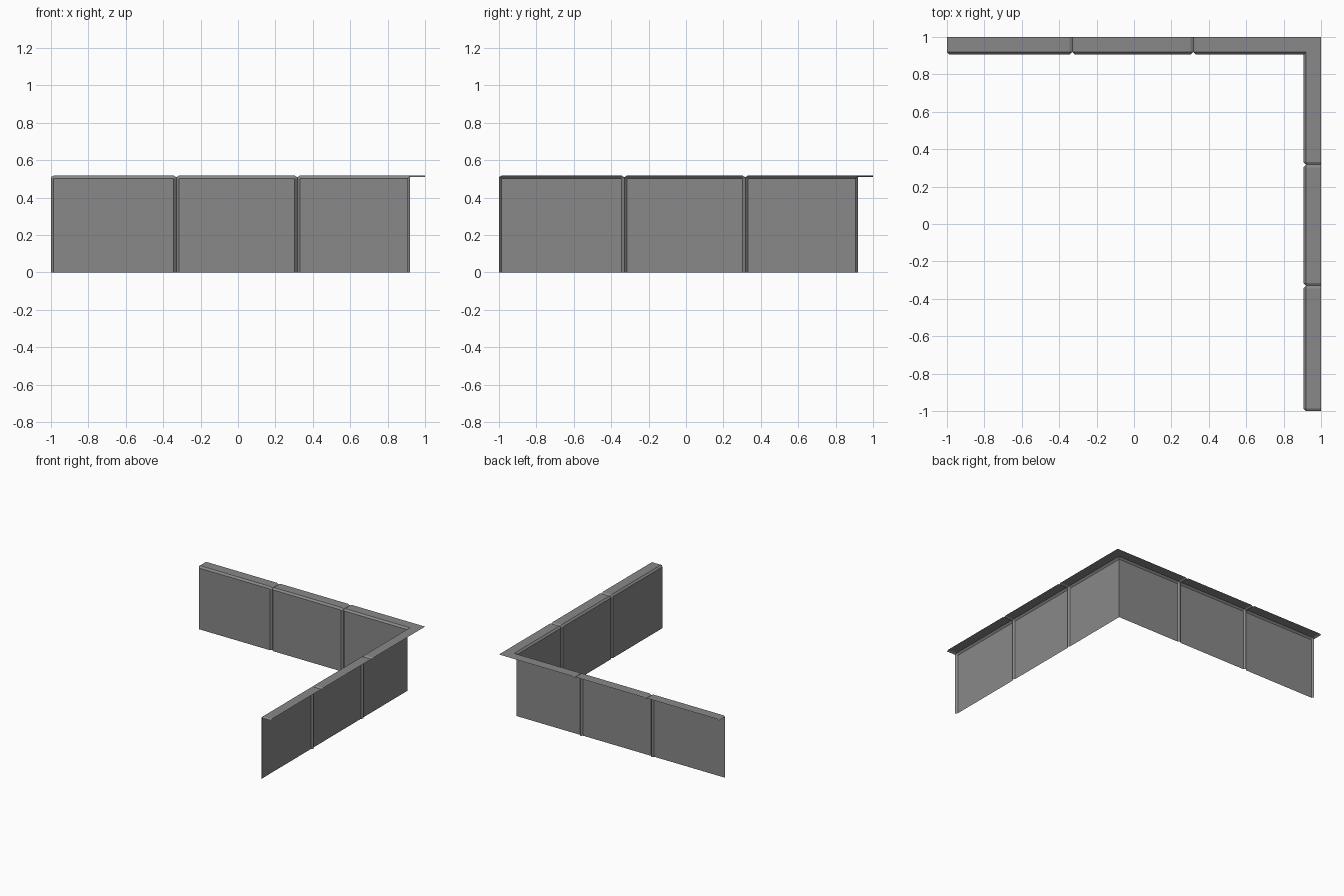
import bpy
import bmesh

cube = bpy.data.objects.get("Cube")
if cube:
    bpy.data.objects.remove(cube, do_unlink=True)

HEIGHT = 0.517    # top of the coping
FACE = 0.905      # distance of the wall face from the centre
BEVEL = 0.014     # panel edge bevel
OUTER = 1.0       # outer rim of the coping
SEAMS = (-0.33, 0.317)

# One flat stone colour
stone = bpy.data.materials.new("grey stone")
stone.use_nodes = True
colour = (0.25, 0.25, 0.25, 1)
stone.diffuse_color = colour
stone.node_tree.nodes["Principled BSDF"].inputs["Base Color"].default_value = colour


def section(inset):
    """Wall face, bevelled lip and coping, as (distance, height) pairs."""
    dip = inset * 0.6
    return [(FACE + inset, 0),
            (FACE + inset, HEIGHT - BEVEL),
            (FACE + BEVEL, HEIGHT - dip),
            (OUTER, HEIGHT - dip)]


def wall(name, swap):
    # Stations along the wall: an end bevel, then a V groove at each seam
    stations = [(-OUTER, BEVEL), (-OUTER + BEVEL, 0)]
    for seam in SEAMS:
        stations += [(seam - BEVEL, 0), (seam, BEVEL), (seam + BEVEL, 0)]
    stations.append((None, 0))    # mitred corner

    bm = bmesh.new()
    rows = []
    for along, inset in stations:
        row = []
        for out, z in section(inset):
            a = out if along is None else along
            row.append(bm.verts.new((out, a, z) if swap else (a, out, z)))
        rows.append(row)
    for r, s in zip(rows, rows[1:]):
        for i in range(len(r) - 1):
            loop = [r[i], s[i], s[i + 1], r[i + 1]]
            bm.faces.new(loop[::-1] if swap else loop)
    mesh = bpy.data.meshes.new(name)
    bm.to_mesh(mesh)
    bm.free()
    mesh.materials.append(stone)
    obj = bpy.data.objects.new(name, mesh)
    bpy.context.collection.objects.link(obj)


wall("back_wall", False)
wall("left_wall", True)
